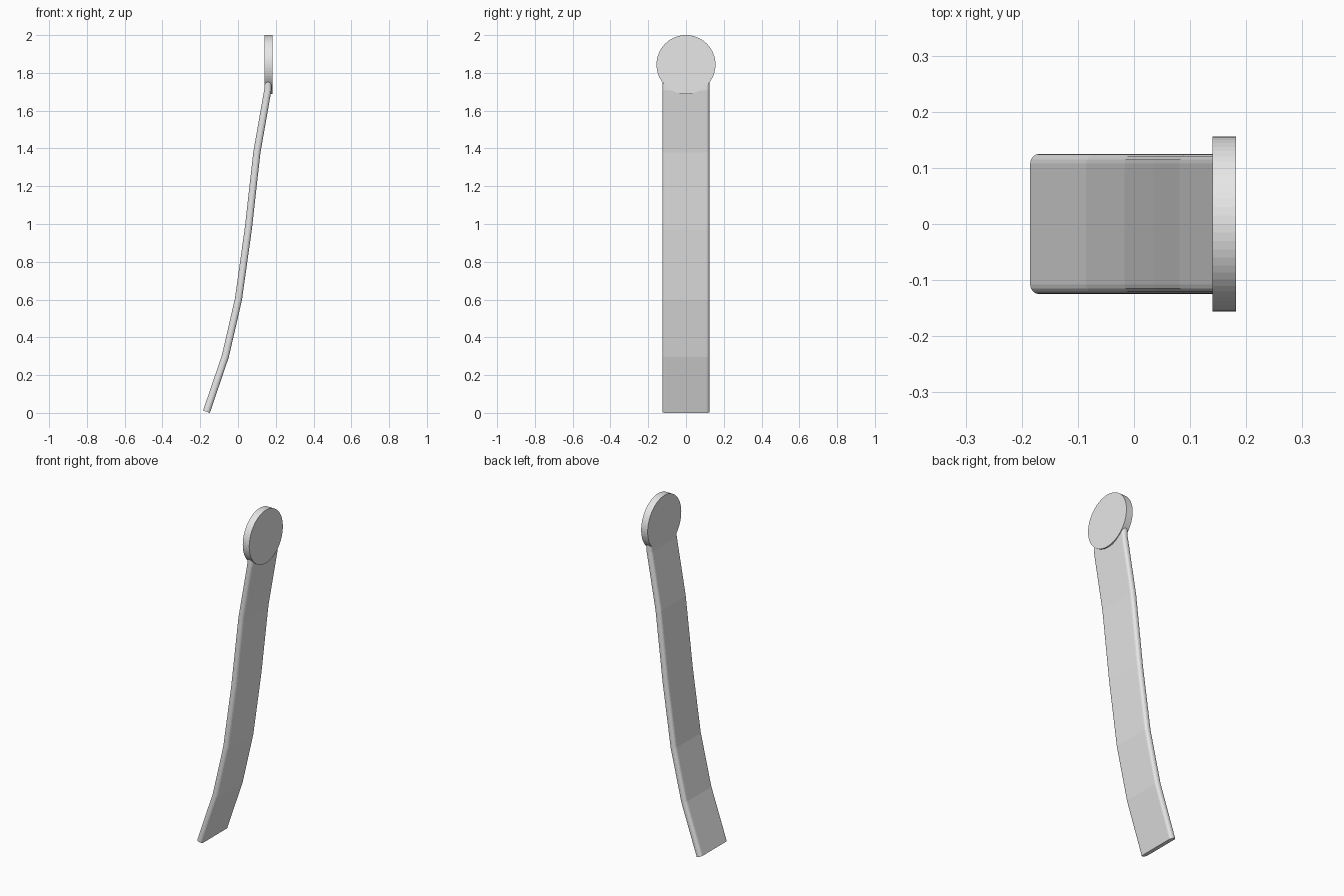
import bpy, bmesh, math
from mathutils import Vector, Matrix

cube = bpy.data.objects.get("Cube")
if cube:
    bpy.data.objects.remove(cube, do_unlink=True)

grey = bpy.data.materials.new("light_grey")
grey.use_nodes = True
grey.diffuse_color = (0.8, 0.8, 0.8, 1)
grey.node_tree.nodes["Principled BSDF"].inputs["Base Color"].default_value = (0.8, 0.8, 0.8, 1)


def finish(bm, name):
    bmesh.ops.recalc_face_normals(bm, faces=bm.faces)
    mesh = bpy.data.meshes.new(name)
    bm.to_mesh(mesh)
    bm.free()
    mesh.materials.append(grey)
    obj = bpy.data.objects.new(name, mesh)
    bpy.context.collection.objects.link(obj)
    return obj


def rounded_section(half_t, half_w, radius, steps=4):
    """Rounded rectangle as (thickness, width) pairs."""
    points = []
    for quarter, (st, sw) in enumerate([(1, 1), (-1, 1), (-1, -1), (1, -1)]):
        for i in range(steps + 1):
            a = math.pi / 2 * (quarter + i / steps)
            points.append((st * (half_t - radius) + radius * math.cos(a),
                           sw * (half_w - radius) + radius * math.sin(a)))
    return points


# Curved strap: rounded section swept along a bent path in the xz plane
path = [Vector((x, 0, z)) for x, z in [
    (-0.167, 0.006), (-0.067, 0.3), (0.002, 0.6), (0.054, 0.97),
    (0.1, 1.38), (0.158, 1.71), (0.161, 1.8)]]
section = rounded_section(0.019, 0.125, 0.017)
bm = bmesh.new()
rings = []
for i, p in enumerate(path):
    before = (p - path[i - 1]).normalized() if i else Vector()
    after = (path[i + 1] - p).normalized() if i < len(path) - 1 else Vector()
    t = (before + after).normalized()
    normal = Vector((t.z, 0, -t.x))
    rings.append([bm.verts.new(p + normal * n + Vector((0, w, 0))) for n, w in section])
for a, b in zip(rings, rings[1:]):
    for i in range(len(section)):
        j = (i + 1) % len(section)
        bm.faces.new((a[i], a[j], b[j], b[i]))
bm.faces.new(rings[0])
bm.faces.new(rings[-1])
finish(bm, "curved_strap")

# Round disc at the top, facing sideways
bm = bmesh.new()
bmesh.ops.create_cone(
    bm, cap_ends=True, segments=64, radius1=0.156, radius2=0.156, depth=0.042,
    matrix=Matrix.Translation((0.161, 0, 1.844)) @ Matrix.Rotation(math.pi / 2, 4, 'Y'))
finish(bm, "end_disc")
